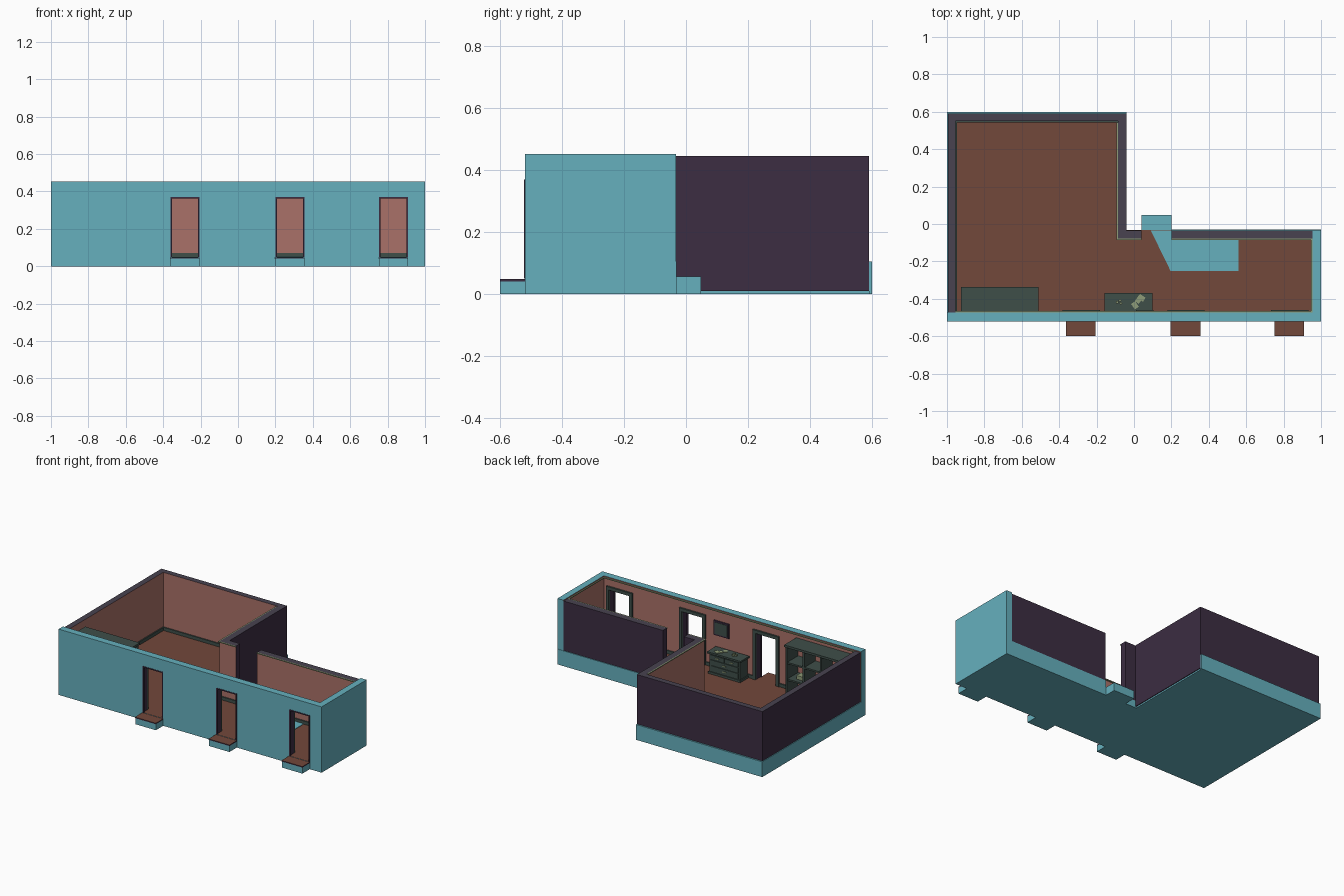
import bpy, bmesh, math
from mathutils import Vector, Matrix

if "Cube" in bpy.data.objects:
    bpy.data.objects.remove(bpy.data.objects["Cube"])


def mat(name, hexcol):
    c = [int(hexcol[i:i + 2], 16) / 255 for i in (0, 2, 4)]
    m = bpy.data.materials.new(name)
    m.diffuse_color = [x / 12.92 if x < 0.04 else ((x + 0.055) / 1.055) ** 2.4 for x in c] + [1]
    m.use_nodes = True
    m.node_tree.nodes["Principled BSDF"].inputs["Base Color"].default_value = m.diffuse_color
    return m


TEAL = mat("teal render", "66b0be")
PURPLE = mat("dark purple siding", "3c2d42")
CAP = mat("grey purple wall top", "484250")
PINK = mat("salmon plaster", "aa7168")
BROWN = mat("brown floor", "72483b")
GREEN = mat("dark green wood", "3f4e49")
PAPER = mat("pale olive", "8f9c78")


def finish(name, bm, mats, rule=None):
    bmesh.ops.recalc_face_normals(bm, faces=bm.faces)
    bm.normal_update()
    me = bpy.data.meshes.new(name)
    for m in mats:
        me.materials.append(m)
    if rule:
        for f in bm.faces:
            f.material_index = mats.index(rule(f))
    bm.to_mesh(me)
    bm.free()
    ob = bpy.data.objects.new(name, me)
    bpy.context.collection.objects.link(ob)
    return ob


def box(name, x, y, z, base, turn=0, **sides):
    """Box from three ranges; sides such as xn, xp, yn, yp, zp override the base colour."""
    bm = bmesh.new()
    bmesh.ops.create_cube(bm, size=1)
    mid = Vector((sum(x) / 2, sum(y) / 2, sum(z) / 2))
    bmesh.ops.scale(bm, verts=bm.verts, vec=(x[1] - x[0], y[1] - y[0], z[1] - z[0]))

    def rule(f):
        n = f.normal
        i = max(range(3), key=lambda k: abs(n[k]))
        return sides.get("xyz"[i] + ("p" if n[i] > 0 else "n"), base)
    ob = finish(name, bm, list({base, *sides.values()}), rule)
    ob.data.transform(Matrix.Translation(mid) @ Matrix.Rotation(turn, 4, 'Z'))
    return ob


def extrude(name, pts, vec, mats, rule):
    bm = bmesh.new()
    f = bm.faces.new([bm.verts.new(p) for p in pts])
    r = bmesh.ops.extrude_face_region(bm, geom=[f], use_keep_orig=True)
    bmesh.ops.translate(bm, vec=vec, verts=[v for v in r["geom"] if isinstance(v, bmesh.types.BMVert)])
    return finish(name, bm, mats, rule)


H, FL = 0.445, 0.05
DOORS = [(-0.36, -0.205), (0.2, 0.355), (0.755, 0.91)]

# L-shaped foundation with brown floor on top
L = [(-1, -0.52), (1, -0.52), (1, -0.032), (-0.045, -0.032), (-0.045, 0.592), (-1, 0.592)]
extrude("foundation", [(a, b, 0) for a, b in L], (0, 0, FL), [TEAL, BROWN],
        lambda f: BROWN if f.normal.z > 0.5 else TEAL)

# front wall with three door notches
pts = [(-1, FL)]
for a, b in DOORS:
    pts += [(a, FL), (a, 0.37), (b, 0.37), (b, FL)]
pts += [(1, FL), (1, 0.452), (-1, 0.452)]


def front_rule(f):
    c = f.calc_center_median()
    if f.normal.y > 0.5:
        return PINK
    if f.normal.y > -0.5 and abs(c.x) < 0.99 and c.z < 0.4:
        return PURPLE
    return TEAL


extrude("front_wall", [(a, -0.52, b) for a, b in pts], (0, 0.048, 0), [TEAL, PINK, PURPLE], front_rule)

# remaining walls
Z = (FL, H)
box("right_wall", (0.955, 1), (-0.472, -0.032), (FL, 0.452), TEAL, xn=PINK)
box("left_wall", (-0.995, -0.955), (-0.472, 0.59), Z, PURPLE, xp=PINK, zp=CAP)
box("back_wall", (-0.955, -0.085), (0.552, 0.59), Z, PURPLE, yn=PINK, zp=CAP)
box("inner_side_wall", (-0.085, -0.04), (-0.035, 0.59), (0.01, H), PURPLE, xn=PINK, zp=CAP)
box("wing_wall_short", (-0.085, 0.04), (-0.078, -0.035), Z, PURPLE, yn=PINK, xn=PINK, zp=CAP)
box("wing_wall_long", (0.2, 0.955), (-0.078, -0.035), Z, PURPLE, yn=PINK, zp=CAP)

# teal plinth bands on the rear and left sides
box("back_plinth", (-1, -0.04), (0.59, 0.6), (0, 0.105), TEAL)
box("left_plinth", (-1, -0.994), (-0.472, 0.592), (0, 0.105), TEAL)
box("wing_plinth", (0.2, 1), (-0.036, -0.03), (0, 0.105), TEAL)

# steps
for i, (a, b) in enumerate(DOORS):
    box(f"front_step_{i}", (a, b), (-0.6, -0.52), (0, 0.041), TEAL)
    box(f"front_step_tread_{i}", (a - 0.004, b), (-0.6, -0.52), (0.041, 0.048), PURPLE, zp=BROWN)
box("back_step", (0.04, 0.2), (-0.032, 0.048), (0, 0.056), TEAL)

# bare teal patch in the floor
extrude("floor_patch", [(x, y, FL) for x, y in
        [(0.09, -0.035), (0.195, -0.25), (0.56, -0.25), (0.56, -0.08), (0.2, -0.08), (0.2, -0.035)]],
        (0, 0, 0.003), [TEAL], None)

# skirting boards and thin rims at the wall tops
T = 0.008
RUNS = [((-0.947, -0.36), (-0.472, -0.472 + T)), ((-0.205, 0.2), (-0.472, -0.472 + T)),
        ((0.355, 0.755), (-0.472, -0.472 + T)), ((-0.955, -0.955 + T), (-0.472, 0.544)),
        ((-0.955, -0.085), (0.552 - T, 0.552)), ((-0.085 - T, -0.085), (-0.086, 0.544)),
        ((-0.085, 0.04), (-0.078 - T, -0.078)), ((0.2, 0.955), (-0.078 - T, -0.078)),
        ((0.955 - T, 0.955), (-0.472, -0.086))]
for i, (x, y) in enumerate(RUNS):
    box(f"skirting_{i}", x, y, (FL, 0.072), GREEN)
    if i > 4:
        box(f"top_rim_{i}", x, y, (H - 0.006, H), PAPER)
box("top_rim_front", (-0.955, 0.947), (-0.472, -0.472 + T), (H - 0.006, H), PAPER)

# door frames: thin outside edge, wider trim inside
for i, (a, b) in enumerate(DOORS):
    for side, y, w, m in (("outer", (-0.522, -0.515), 0.008, PURPLE), ("inner", (-0.473, -0.46), 0.022, GREEN)):
        g = 0 if side == "outer" else w
        box(f"{side}_frame_left_{i}", (a - g, a - g + w), y, (FL, 0.37), m)
        box(f"{side}_frame_right_{i}", (b + g - w, b + g), y, (FL, 0.37), m)
        box(f"{side}_frame_top_{i}", (a - g, b + g), y, (0.37 - w + g, 0.37 + g), m)

# chest of drawers with papers
box("chest_body", (-0.145, 0.085), (-0.462, -0.378), (FL + 0.015, 0.188), GREEN)
box("chest_top", (-0.157, 0.098), (-0.464, -0.368), (0.188, 0.2), GREEN)
box("chest_base", (-0.152, 0.092), (-0.463, -0.372), (FL, FL + 0.015), GREEN)
for r, (z0, z1) in enumerate([(0.072, 0.108), (0.112, 0.148), (0.152, 0.182)]):
    cols = [(-0.135, 0.075)] if r < 2 else [(-0.135, -0.033), (-0.027, 0.075)]
    for c, x in enumerate(cols):
        box(f"drawer_{r}_{c}", x, (-0.38, -0.373), (z0, z1), GREEN)
        m = sum(x) / 2
        box(f"drawer_knob_{r}_{c}", (m - 0.012, m + 0.012), (-0.373, -0.368),
            ((z0 + z1) / 2 - 0.003, (z0 + z1) / 2 + 0.003), PAPER)
for i, (x, y, a) in enumerate([(0.005, -0.435, 0.6), (0.025, -0.405, -0.6), (0.04, -0.395, 1.0)]):
    box(f"paper_{i}", (x - 0.013, x + 0.013), (y - 0.018, y + 0.018), (0.2, 0.203 + i * 0.001), PAPER, turn=a)
for i, (x, y) in enumerate([(-0.09, -0.418), (-0.075, -0.408), (-0.07, -0.424)]):
    box(f"trinket_{i}", (x - 0.006, x + 0.006), (y - 0.006, y + 0.006), (0.2, 0.212), PAPER, turn=i)

# open bookcase: uprights and shelves
X0, X1, Y = -0.925, -0.51, (-0.466, -0.345)
box("bookcase_top", (X0, X1), (-0.468, -0.338), (0.405, 0.42), GREEN)
for i in range(4):
    x = X0 + 0.005 + i * (X1 - X0 - 0.022) / 3
    box(f"bookcase_upright_{i}", (x, x + 0.012), Y, (FL, 0.405), GREEN)
for i in range(3):
    z = 0.06 + i * 0.115
    box(f"bookcase_shelf_{i}", (X0 + 0.005, X1 - 0.005), (Y[0], Y[1] - 0.003), (z, z + 0.011), GREEN)
for i, (x, z) in enumerate([(-0.60, 0.186), (-0.74, 0.071), (-0.86, 0.301)]):
    box(f"shelf_item_{i}", (x - 0.025, x + 0.025), (-0.43, -0.38), (z, z + 0.025), PAPER if i == 0 else GREEN)

# picture on the front wall
box("picture_frame", (0.0, 0.115), (-0.472, -0.464), (0.275, 0.375), PURPLE)
box("picture_panel", (0.01, 0.105), (-0.464, -0.461), (0.285, 0.365), GREEN)
